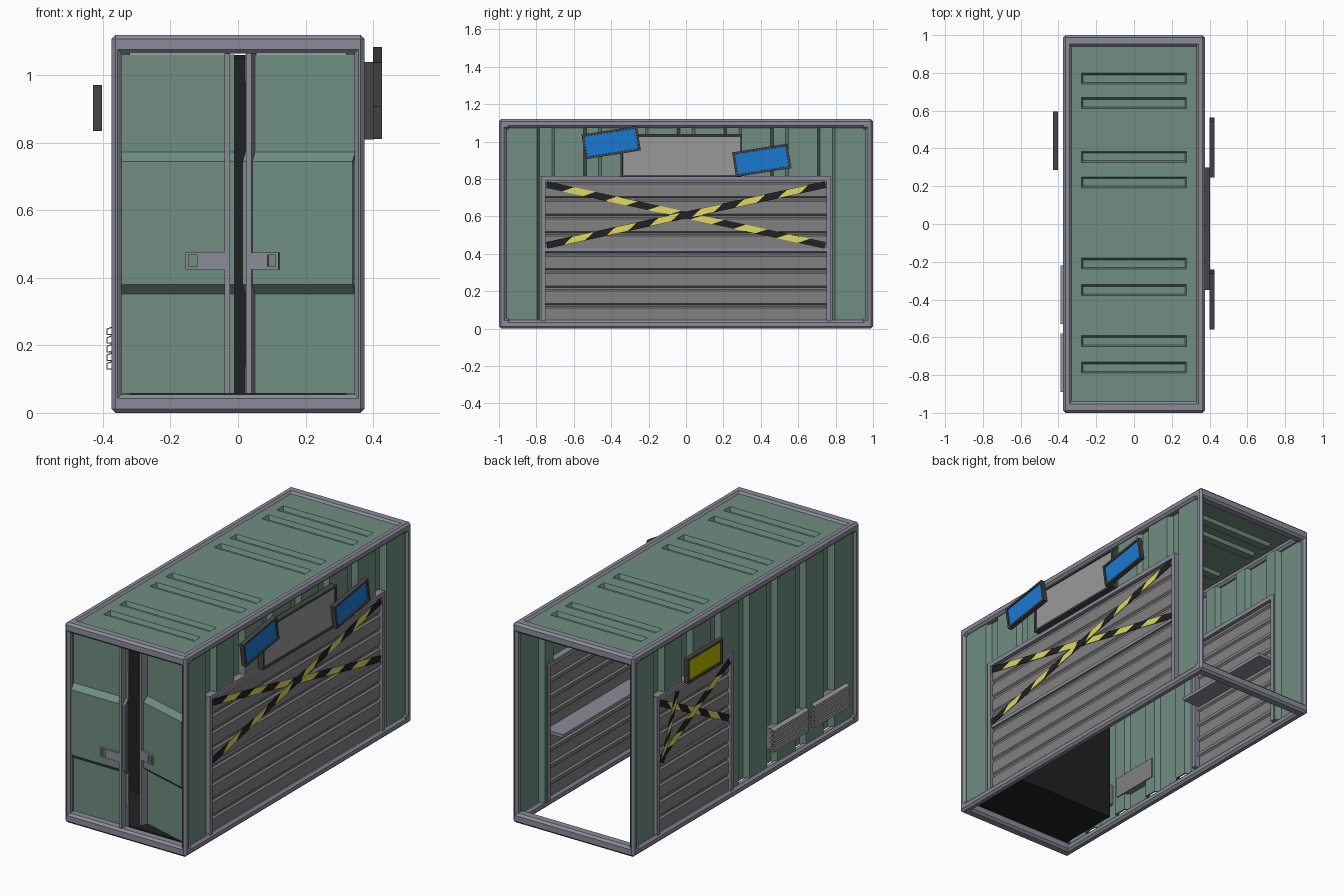
import bpy, bmesh
from math import radians
from mathutils import Matrix, Vector

if "Cube" in bpy.data.objects:
    bpy.data.objects.remove(bpy.data.objects["Cube"])


def material(name, r, g, b):
    m = bpy.data.materials.new(name)
    m.diffuse_color = (r, g, b, 1)
    m.use_nodes = True
    m.node_tree.nodes["Principled BSDF"].inputs["Base Color"].default_value = m.diffuse_color
    return m


GREEN = material("green_paint", 0.16, 0.27, 0.22)
STEEL = material("frame_steel", 0.26, 0.26, 0.32)
SHUT = material("shutter_grey", 0.22, 0.22, 0.22)
DARK = material("dark_trim", 0.06, 0.06, 0.06)
BLACK = material("black", 0.015, 0.015, 0.015)
PALE = material("pale_panel", 0.32, 0.32, 0.32)
BLUE = material("blue", 0.01, 0.19, 0.65)
YELLOW = material("sign_yellow", 0.5, 0.47, 0.0)
TAPE = material("tape_yellow", 0.75, 0.7, 0.12)


def finish(name, bm, *mats, thick=0, matrix=None):
    if matrix:
        bm.transform(matrix)
    me = bpy.data.meshes.new(name)
    bm.to_mesh(me)
    bm.free()
    for m in mats:
        me.materials.append(m)
    ob = bpy.data.objects.new(name, me)
    bpy.context.collection.objects.link(ob)
    if thick:
        mod = ob.modifiers.new("thickness", "SOLIDIFY")
        mod.thickness, mod.offset = thick, 0
    return ob


def cube(bm, lo, hi):
    lo, hi = Vector(lo), Vector(hi)
    m = Matrix.Translation((lo + hi) / 2) @ Matrix.Diagonal([abs(c) for c in hi - lo] + [1])
    return bmesh.ops.create_cube(bm, size=1, matrix=m)["verts"]


def boxes(name, spans, mat, bevel=0, matrix=None):
    bm = bmesh.new()
    for lo, hi in spans:
        cube(bm, lo, hi)
    if bevel:
        bmesh.ops.bevel(bm, geom=bm.edges[:], offset=bevel, segments=1, affect="EDGES")
    return finish(name, bm, mat, matrix=matrix)


def sheet(name, a, b, mat, thick=0.01, matrix=None):
    """Ruled sheet between two matching polylines."""
    bm = bmesh.new()
    va, vb = [bm.verts.new(p) for p in a], [bm.verts.new(p) for p in b]
    for i in range(len(a) - 1):
        bm.faces.new((va[i], va[i + 1], vb[i + 1], vb[i]))
    return finish(name, bm, mat, thick=thick, matrix=matrix)


X, Y, H = 0.375, 1.0, 1.12

# Outer frame: twelve chamfered beams
beams = []
for s in (-1, 1):
    for z0, z1 in ((0, 0.055), (H - 0.055, H)):
        beams.append(((-X, s * Y, z0), (X, s * (Y - 0.06), z1)))
    for z0, z1 in ((0, 0.045), (H - 0.047, H)):
        beams.append(((s * X, -Y, z0), (s * (X - 0.045), Y, z1)))
    for t in (-1, 1):
        beams.append(((s * X, t * Y, 0), (s * (X - 0.03), t * (Y - 0.04), H)))
boxes("outer_frame", beams, STEEL, 0.012)

# Roof sheet with pressed troughs
bm = bmesh.new()
ys = [-0.95]
for c in (-0.76, -0.62, -0.35, -0.21, 0.22, 0.355, 0.64, 0.77):
    ys += [c - 0.03, c + 0.03]
ys.append(0.95)
grid = [[bm.verts.new((x, y, 1.105)) for x in (-0.34, -0.28, 0.28, 0.34)] for y in ys]
troughs = []
for j in range(len(ys) - 1):
    for i in range(3):
        f = bm.faces.new((grid[j][i], grid[j][i + 1], grid[j + 1][i + 1], grid[j + 1][i]))
        if i == 1 and j % 2:
            troughs.append(f)
bm.normal_update()
bmesh.ops.inset_individual(bm, faces=troughs, thickness=0.012, depth=-0.022)
finish("roof_panel", bm, GREEN, thick=0.008)


# Corrugated side walls, built around the shutter openings
def groove(y):
    d = min(abs(y - 0.25 * k) for k in range(-3, 4))
    return 0.03 * min(1, max(0, (0.05 - d) / 0.015))


def wall(name, side, y0, y1, z0, z1):
    cuts = [0.25 * k + o for k in range(-3, 4) for o in (-0.05, -0.035, 0.035, 0.05)]
    pts = [y0] + [c for c in cuts if y0 + 1e-4 < c < y1 - 1e-4] + [y1]
    line = [(side * (0.355 - groove(y)), y) for y in pts]
    sheet(name, [(x, y, z0) for x, y in line], [(x, y, z1) for x, y in line], GREEN)


# Striped barrier tape
def tape(name, x, p, q, n, width=0.036):
    p, q = Vector(p), Vector(q)
    length = (q - p).length
    d = (q - p) / length
    nrm = Vector((-d.y, d.x)) * width / 2
    bm = bmesh.new()
    rows = []
    for i in range(n + 1):
        row = []
        for s in (-1, 1):
            t = min(length, max(0, length * i / n + s * 0.03)) if 0 < i < n else length * i / n
            c = p + d * t + nrm * s
            row.append(bm.verts.new((x, c.x, c.y)))
        rows.append(row)
    for i in range(n):
        f = bm.faces.new((rows[i][0], rows[i + 1][0], rows[i + 1][1], rows[i][1]))
        f.material_index = i % 2
    finish(name, bm, BLACK, TAPE, thick=0.003)


# Roller shutter: two slatted leaves, surround and deep middle rail
def shutter(name, side, y0, y1):
    for leaf, z0, z1 in (("lower", 0.045, 0.415), ("upper", 0.43, 0.8)):
        prof, pitch = [], (z1 - z0) / 4
        for k in range(4):
            z = z0 + k * pitch
            prof += [(0.350, z), (0.350, z + pitch - 0.03),
                     (0.341, z + pitch - 0.022), (0.341, z + pitch - 0.008)]
        prof.append((0.350, z1))
        sheet(f"{name}_{leaf}_slats", [(side * x, y0, z) for x, z in prof],
              [(side * x, y1, z) for x, z in prof], SHUT)
    a, b = side * 0.315, side * 0.368
    boxes(name + "_surround", [((a, y0 - 0.025, 0.04), (b, y0, 0.815)),
                               ((a, y1, 0.04), (b, y1 + 0.025, 0.815)),
                               ((a, y0 - 0.025, 0.79), (b, y1 + 0.025, 0.815))], STEEL)
    boxes(name + "_rail", [((side * 0.235, y0, 0.413), (side * 0.36, y1, 0.432))], STEEL)


wall("right_wall_front", 1, -0.965, -0.77, 0.04, 1.08)
wall("right_wall_back", 1, 0.77, 0.965, 0.04, 1.08)
wall("right_wall_top", 1, -0.77, 0.77, 0.81, 1.08)
shutter("right_shutter", 1, -0.75, 0.75)
tape("right_tape_a", 0.360, (-0.745, 0.77), (0.745, 0.445), 13)
tape("right_tape_b", 0.364, (-0.745, 0.445), (0.745, 0.77), 13)

wall("left_wall_front", -1, -0.965, 0.115, 0.04, 1.08)
wall("left_wall_back", -1, 0.77, 0.965, 0.04, 1.08)
wall("left_wall_top", -1, 0.115, 0.77, 0.81, 1.08)
shutter("left_shutter", -1, 0.13, 0.755)
tape("left_tape_a", -0.360, (0.75, 0.77), (0.135, 0.45), 7)
tape("left_tape_b", -0.364, (0.75, 0.45), (0.135, 0.77), 7)
tape("left_tape_c", -0.368, (0.735, 0.43), (0.6, 0.78), 7, 0.03)


# Front doors: right leaf swung slightly inward
def door(name, side, angle):
    m = Matrix.Translation((side * 0.348, -0.95, 0)) @ Matrix.Rotation(radians(angle), 4, "Z")
    prof = [(0, 0.057), (0, 0.355), (-0.028, 0.382), (-0.028, 0.742), (0, 0.77), (0, 1.062)]
    sheet(name + "_panel", [(0, y, z) for y, z in prof],
          [(-side * 0.338, y, z) for y, z in prof], GREEN, 0.012, m)
    boxes(name + "_edge_post", [((-side * 0.308, -0.045, 0.057), (-side * 0.324, 0.012, 1.065))],
          STEEL, 0, m)
    # latch plate with a slot near its outer end
    u0, u1 = (0.193, 0.31) if side < 0 else (0.225, 0.31)
    parts = [(u0, u0 + 0.008, 0.425, 0.475), (u0 + 0.033, u1, 0.425, 0.475),
             (u0, u0 + 0.035, 0.425, 0.433), (u0, u0 + 0.035, 0.467, 0.475)]
    boxes(name + "_latch", [((-side * a, -0.045, c), (-side * b, -0.025, d))
                            for a, b, c, d in parts], STEEL, 0, m)


door("left_door", -1, 0)
door("right_door", 1, -16)

# Dark inner compartment behind the doors
boxes("inner_compartment", [((-0.32, -0.94, 0.045), (0.32, -0.58, 0.055)),
                            ((-0.32, -0.82, 1.05), (0.32, -0.58, 1.06)),
                            ((-0.32, -0.59, 0.045), (0.32, -0.58, 1.06)),
                            ((-0.32, -0.82, 0.045), (-0.31, -0.58, 1.06)),
                            ((0.31, -0.82, 0.045), (0.32, -0.58, 1.06))], BLACK)


# Framed sign boards with a recessed face
def sign(name, side, y, z, w, h, rot, x0, x1, mat):
    bm = bmesh.new()
    cube(bm, (side * x0, -w / 2, -h / 2), (side * x1, w / 2, h / 2))
    bm.normal_update()
    face = [f for f in bm.faces if f.normal.x * side > 0.9]
    bmesh.ops.inset_individual(bm, faces=face, thickness=0.016, depth=0)
    bmesh.ops.inset_individual(bm, faces=face, thickness=0.001, depth=-0.007)
    face[0].material_index = 1
    m = Matrix.Translation((0, y, z)) @ Matrix.Rotation(radians(rot), 4, "X")
    finish(name, bm, DARK, mat, matrix=m)


sign("right_blank_board", 1, -0.025, 0.925, 0.65, 0.23, 0, 0.368, 0.402, PALE)
sign("blue_sign_front", 1, -0.4, 0.995, 0.3, 0.133, 9, 0.4, 0.426, BLUE)
sign("blue_sign_back", 1, 0.405, 0.9, 0.3, 0.133, 9, 0.4, 0.426, BLUE)
sign("yellow_sign", -1, 0.44, 0.903, 0.31, 0.136, 0, 0.403, 0.43, YELLOW)

# Louvred vents low on the left wall
for name, yc in (("vent_front", -0.735), ("vent_middle", -0.375)):
    boxes(name + "_body", [((-0.372, yc - 0.145, 0.135), (-0.315, yc + 0.145, 0.25))], SHUT)
    for k in range(5):
        z = 0.13 + 0.0255 * k
        line = [(-0.368, z + 0.024), (-0.388, z + 0.016), (-0.388, z), (-0.368, z)]
        sheet(f"{name}_louvre_{k + 1}", [(x, yc - 0.155, v) for x, v in line],
              [(x, yc + 0.155, v) for x, v in line], PALE, 0.004)
